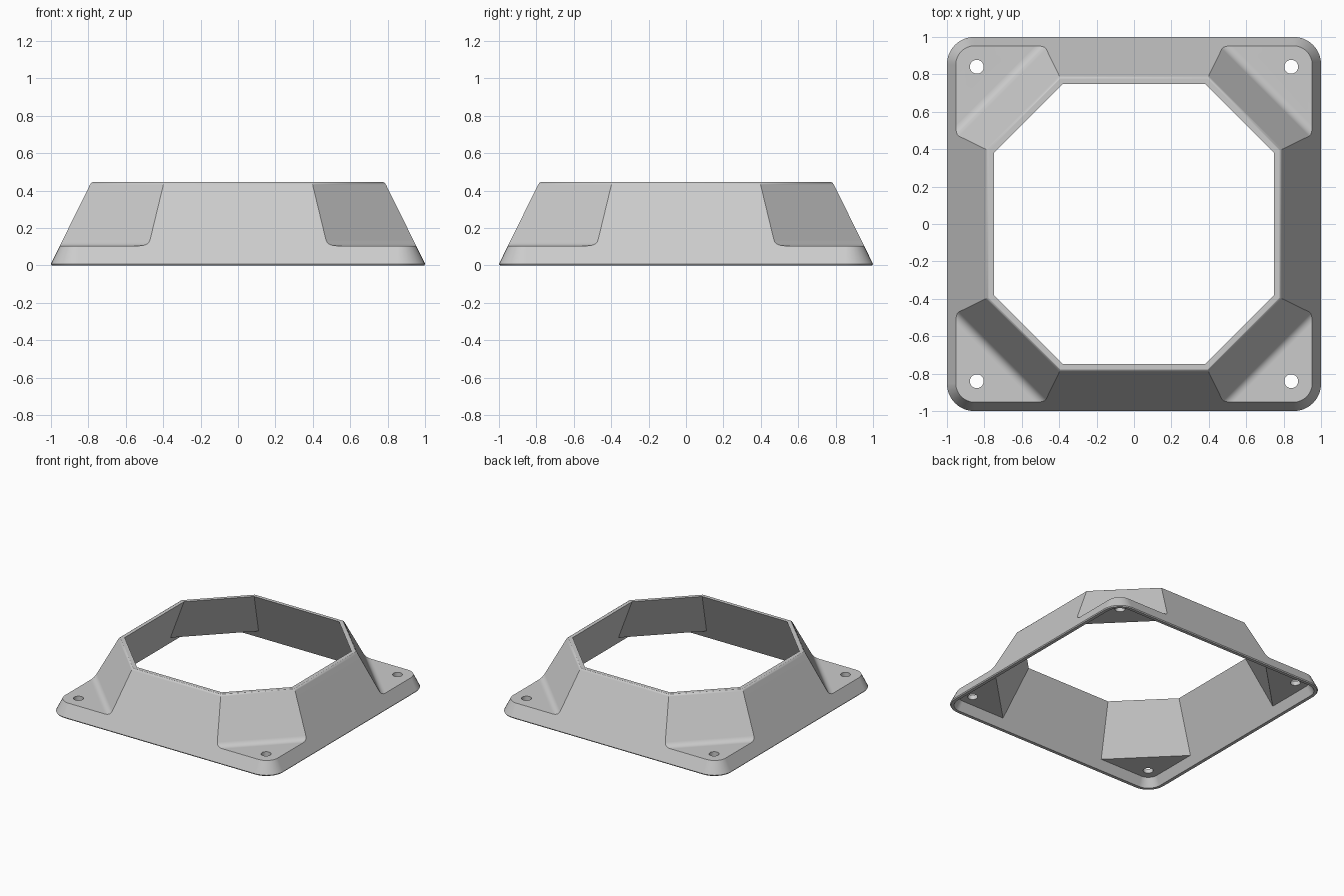
import bpy, bmesh, math
from mathutils import Matrix

if "Cube" in bpy.data.objects:
    bpy.data.objects.remove(bpy.data.objects["Cube"])

TOP, LEDGE, SEG = 0.445, 0.105, 8

grey = bpy.data.materials.new("plain grey")
grey.diffuse_color = (0.6, 0.6, 0.6, 1)
grey.use_nodes = True
grey.node_tree.nodes["Principled BSDF"].inputs["Base Color"].default_value = grey.diffuse_color


def make_object(name, bm):
    bm.normal_update()
    bmesh.ops.recalc_face_normals(bm, faces=bm.faces)
    mesh = bpy.data.meshes.new(name)
    bm.to_mesh(mesh)
    bm.free()
    ob = bpy.data.objects.new(name, mesh)
    bpy.context.collection.objects.link(ob)
    mesh.materials.append(grey)
    return ob


def loft(name, levels):
    """Stack rounded squares given as (z, half width, corner radius)."""
    bm = bmesh.new()
    rings = []
    for z, half, r in levels:
        ring = []
        for q in range(4):
            for i in range(SEG + 1):
                a = math.pi / 2 * (q + i / SEG)
                sx = 1 if q in (0, 3) else -1
                sy = 1 if q in (0, 1) else -1
                ring.append(bm.verts.new((sx * (half - r) + r * math.cos(a),
                                          sy * (half - r) + r * math.sin(a), z)))
        rings.append(ring)
    n = len(rings[0])
    for a, b in zip(rings, rings[1:]):
        for i in range(n):
            j = (i + 1) % n
            bm.faces.new((a[i], a[j], b[j], b[i]))
    bm.faces.new(rings[0])
    bm.faces.new(rings[-1])
    return make_object(name, bm)


def subtract(body, cutter):
    mod = body.modifiers.new("cut", 'BOOLEAN')
    mod.operation, mod.solver, mod.object = 'DIFFERENCE', 'EXACT', cutter
    bpy.context.view_layer.objects.active = body
    bpy.ops.object.modifier_apply(modifier=mod.name)
    bpy.data.objects.remove(cutter)


def cut_corners(body, floor, shift, fillet, rim):
    """Slice off all four corners with a sloped wall and a flat floor."""
    def wall(z):
        return 1.011 - shift - 0.52 * (z - LEDGE)
    d0 = wall(floor)
    p0, p1, p2 = (d0 + fillet, floor), (d0, floor), (wall(floor + fillet * 0.9), floor + fillet * 0.9)
    prof = [(2, 0.6), (2, floor)]
    if fillet:
        for i in range(7):
            t = i / 6
            prof.append(tuple((1 - t) ** 2 * a + 2 * t * (1 - t) * b + t * t * c
                              for a, b, c in zip(p0, p1, p2)))
    else:
        prof.append(p1)
    if rim:
        prof += [(wall(TOP - 0.014), TOP - 0.014), (wall(TOP - 0.004) - 0.002, TOP - 0.004),
                 (wall(TOP) - 0.006, TOP), (wall(TOP) - 0.006, 0.6)]
    else:
        prof.append((wall(0.6), 0.6))
    for k in range(4):
        bm = bmesh.new()
        face = bm.faces.new([bm.verts.new((d, -1, z)) for d, z in prof])
        ext = bmesh.ops.extrude_face_region(bm, geom=[face])
        new = [v for v in ext["geom"] if isinstance(v, bmesh.types.BMVert)]
        bmesh.ops.translate(bm, verts=new, vec=(0, 2, 0))
        if len(bm.faces) == len(prof) + 1:  # close the starting end
            bmesh.ops.holes_fill(bm, edges=bm.edges)
        bm.transform(Matrix.Rotation(math.radians(45 + 90 * k), 4, 'Z'))
        subtract(body, make_object("corner_cutter", bm))


def half_at(z):
    return 1.004 - 0.494 * z


# Outer shell: tapered square with rounded rims
shell = loft("hollow_base_frame", [
    (0, 0.995, 0.143), (0.008, 1.0, 0.147), (LEDGE, half_at(LEDGE), 0.10),
    (TOP - 0.014, half_at(TOP - 0.014), 0.02), (TOP - 0.004, half_at(TOP - 0.004) - 0.002, 0.02),
    (TOP, half_at(TOP) - 0.006, 0.02)])
cut_corners(shell, LEDGE, 0, 0.036, True)

# Hollow inside, open at top and bottom
T = 0.035
core = loft("inner_core", [(-0.05, half_at(-0.05) - T, 0.13), (0.07, half_at(0.07) - T, 0.08),
                           (0.55, half_at(0.55) - T, 0.02)])
cut_corners(core, 0.07, 0.036, 0, False)
subtract(shell, core)

# Screw holes through the corner ledges
for sx in (-1, 1):
    for sy in (-1, 1):
        bm = bmesh.new()
        bmesh.ops.create_cone(bm, cap_ends=True, segments=32, radius1=0.037, radius2=0.037, depth=0.2,
                              matrix=Matrix.Translation((sx * 0.84, sy * 0.84, 0.1)))
        subtract(shell, make_object("hole_cutter", bm))

# Smooth the rounded edges, keep the creases
bpy.ops.object.select_all(action='DESELECT')
shell.select_set(True)
bpy.context.view_layer.objects.active = shell
bpy.ops.object.shade_smooth_by_angle(angle=math.radians(25))
weighted = shell.modifiers.new("weighted normals", 'WEIGHTED_NORMAL')
weighted.keep_sharp = True
